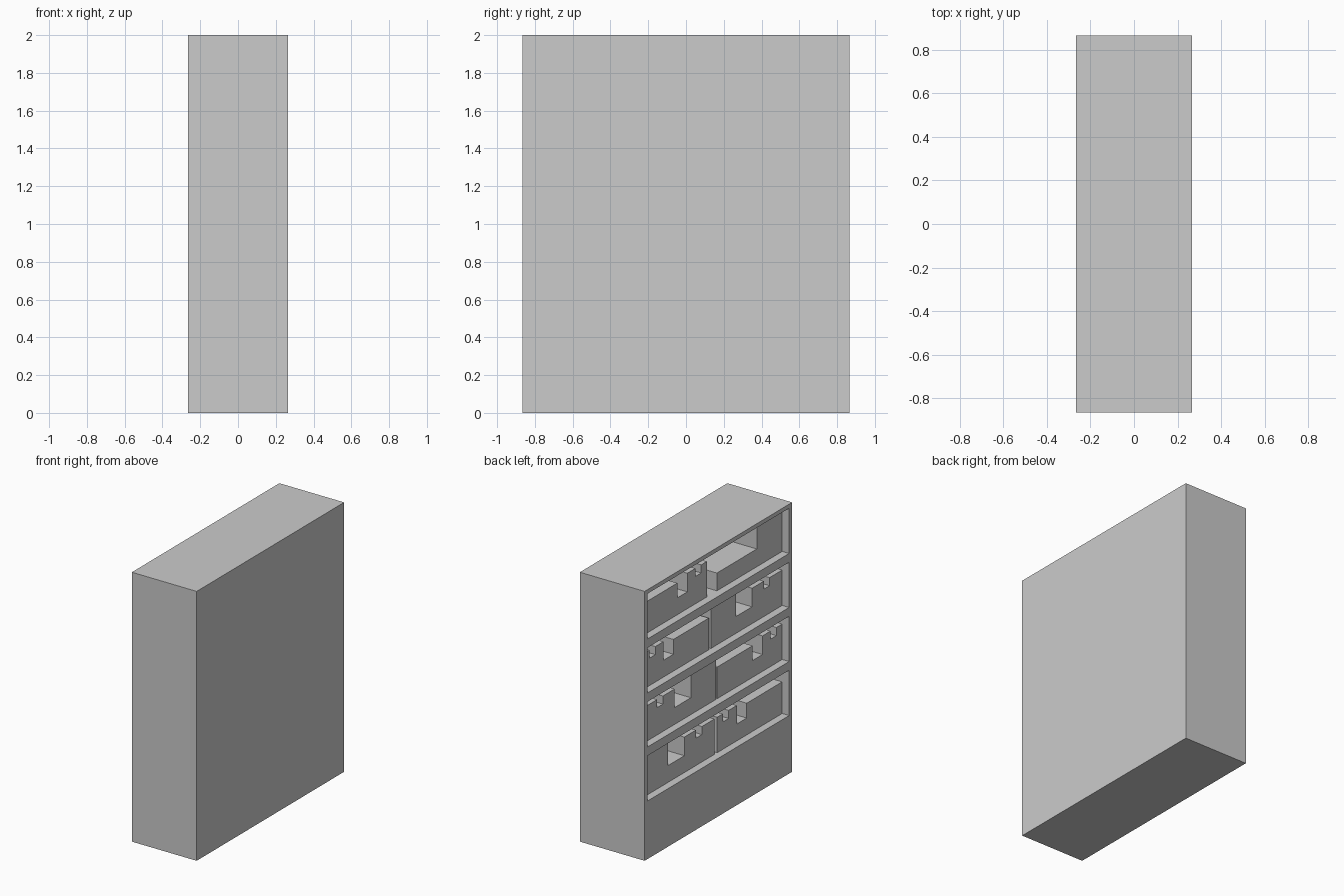
import bpy
import bmesh

cube = bpy.data.objects.get("Cube")
if cube:
    bpy.data.objects.remove(cube, do_unlink=True)

W, D, H = 0.532, 1.73, 2.0          # cabinet width (x), length (y), height (z)
WALL, BAY_H, PITCH, FLOOR = 0.035, 0.336, 0.401, 0.431
RECESS, BACK = 0.057, 0.5           # stored items' front and bay back, from the open face

grey = bpy.data.materials.new("plain_grey")
grey.use_nodes = True
grey.diffuse_color = (0.6, 0.6, 0.6, 1)
grey.node_tree.nodes["Principled BSDF"].inputs["Base Color"].default_value = (0.6, 0.6, 0.6, 1)


def extrude_profile(name, points, x0, x1):
    """Extrude a y-z outline from x0 to x1."""
    bm = bmesh.new()
    face = bm.faces.new([bm.verts.new((x0, y, z)) for y, z in points])
    res = bmesh.ops.extrude_face_region(bm, geom=[face])
    verts = [v for v in res["geom"] if isinstance(v, bmesh.types.BMVert)]
    bmesh.ops.translate(bm, verts=verts, vec=(x1 - x0, 0, 0))
    bmesh.ops.recalc_face_normals(bm, faces=bm.faces)
    mesh = bpy.data.meshes.new(name)
    bm.to_mesh(mesh)
    bm.free()
    mesh.materials.append(grey)
    obj = bpy.data.objects.new(name, mesh)
    bpy.context.collection.objects.link(obj)
    return obj


def rect(y0, y1, z0, z1):
    return [(y0, z0), (y1, z0), (y1, z1), (y0, z1)]


# Cabinet with four bays cut into its -x side
cabinet = extrude_profile("cabinet", rect(-D / 2, D / 2, 0, H), -W / 2, W / 2)
bpy.context.view_layer.objects.active = cabinet
for row in range(4):
    z = FLOOR + row * PITCH
    cutter = extrude_profile("bay_cutter", rect(WALL - D / 2, D / 2 - WALL, z, z + BAY_H),
                             -W / 2 - 0.1, -W / 2 + BACK)
    cutter.hide_render = True
    mod = cabinet.modifiers.new("bay", 'BOOLEAN')
    mod.operation = 'DIFFERENCE'
    mod.solver = 'EXACT'
    mod.object = cutter
    bpy.ops.object.modifier_apply(modifier=mod.name)
    bpy.data.objects.remove(cutter, do_unlink=True)

# Stepped outlines of the stored items: (length, height) of each step
TALL, END, LOW, NOTCH, SLOT = 0.31, 0.263, 0.235, 0.125, 0.203
long_item = [(0.415, LOW), (0.117, NOTCH), (0.095, END), (0.068, SLOT), (0.067, END)]
tall_item = [(0.292, TALL), (0.19, NOTCH), (0.138, END), (0.068, SLOT), (0.148, END)]
step_item = [(0.468, 0.132), (0.298, TALL)]


def stored_item(name, steps, start, row, flip=False):
    """Stand a stepped item in a bay; start is measured from the +y end."""
    z = FLOOR + row * PITCH
    y = D / 2 - start
    points = [(y, z)]
    for length, height in (steps[::-1] if flip else steps):
        points += [(y, z + height), (y - length, z + height)]
        y -= length
    points.append((y, z))
    extrude_profile(name, points, -W / 2 + RECESS, -W / 2 + BACK)


stored_item("row_1_tall_item", tall_item, 0.065, 0)
stored_item("row_1_long_item", long_item, 0.932, 0, True)
stored_item("row_2_tall_item", tall_item, 0.08, 1, True)
stored_item("row_2_long_item", long_item, 0.932, 1)
stored_item("row_3_long_item", long_item, 0.072, 2, True)
stored_item("row_3_tall_item", tall_item, 0.859, 2)
stored_item("row_4_long_item", long_item, 0.05, 3)
stored_item("row_4_step_item", step_item, 0.929, 3)
